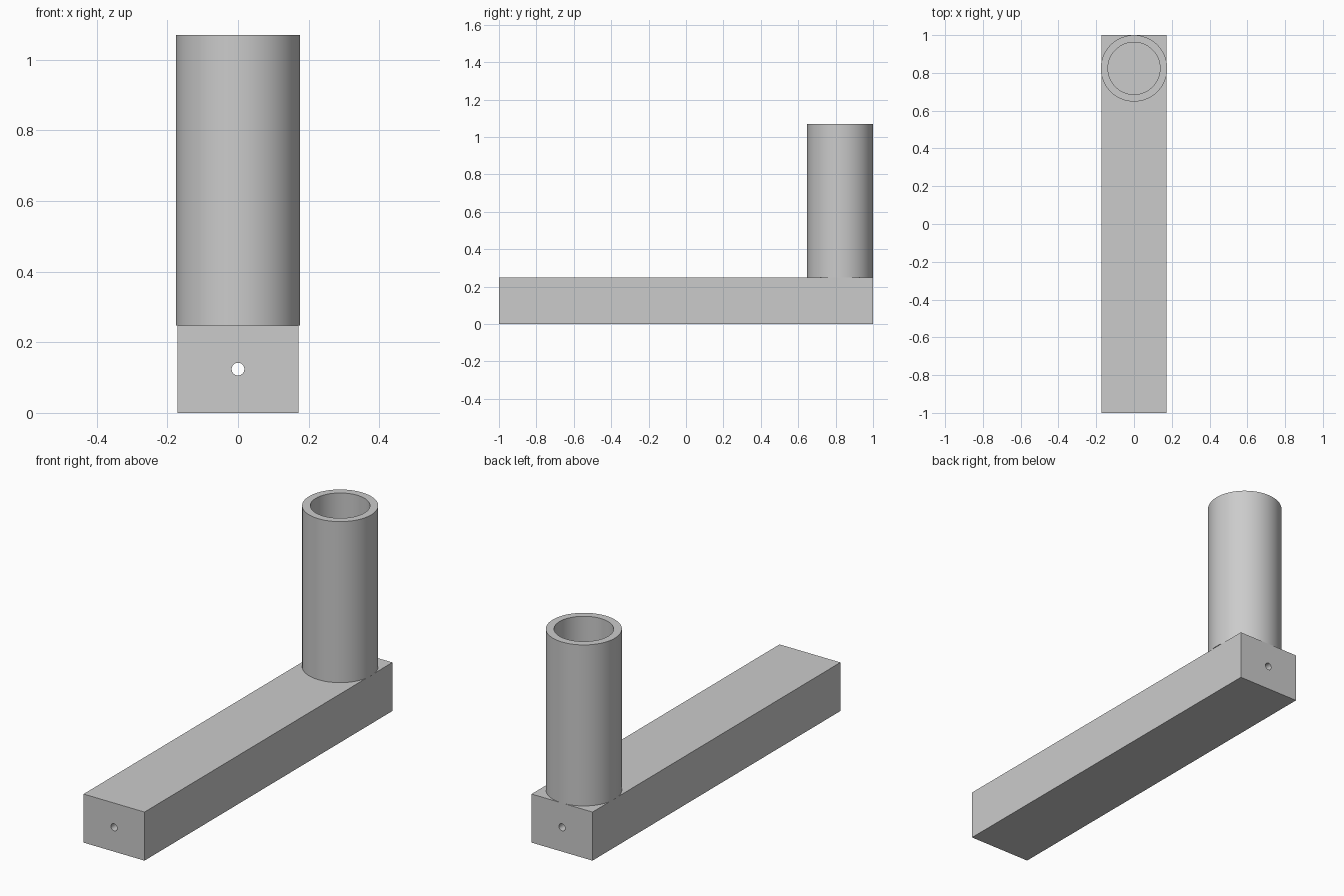
import bpy
import bmesh
import math
from mathutils import Matrix, Vector

cube = bpy.data.objects.get("Cube")
if cube:
    bpy.data.objects.remove(cube, do_unlink=True)

BAR_WIDTH, BAR_LENGTH, BAR_HEIGHT = 0.344, 2.0, 0.248
TUBE_Y, TUBE_TOP = 0.824, 1.07
OUTER_RADIUS, INNER_RADIUS = 0.176, 0.138
HOLE_RADIUS = 0.018
SEGMENTS = 64

grey = bpy.data.materials.new("plain grey")
grey.use_nodes = True
colour = (0.6, 0.6, 0.6, 1)
grey.diffuse_color = colour
grey.node_tree.nodes["Principled BSDF"].inputs["Base Color"].default_value = colour


def make_object(name, bm):
    bmesh.ops.recalc_face_normals(bm, faces=bm.faces)
    mesh = bpy.data.meshes.new(name)
    bm.to_mesh(mesh)
    bm.free()
    mesh.materials.append(grey)
    obj = bpy.data.objects.new(name, mesh)
    bpy.context.collection.objects.link(obj)
    return obj


def activate(obj):
    bpy.ops.object.select_all(action="DESELECT")
    obj.select_set(True)
    bpy.context.view_layer.objects.active = obj


# Long base bar
bm = bmesh.new()
bmesh.ops.create_cube(bm, size=1)
bmesh.ops.scale(bm, vec=(BAR_WIDTH, BAR_LENGTH, BAR_HEIGHT), verts=bm.verts)
bmesh.ops.translate(bm, vec=(0, 0, BAR_HEIGHT / 2), verts=bm.verts)
bar = make_object("base_bar", bm)

# Narrow hole drilled along the whole bar
bm = bmesh.new()
bmesh.ops.create_cone(bm, cap_ends=True, segments=32, radius1=HOLE_RADIUS,
                      radius2=HOLE_RADIUS, depth=BAR_LENGTH * 1.2)
bmesh.ops.rotate(bm, cent=(0, 0, 0), verts=bm.verts,
                 matrix=Matrix.Rotation(math.pi / 2, 3, "X"))
bmesh.ops.translate(bm, vec=(0, 0, BAR_HEIGHT / 2), verts=bm.verts)
drill = make_object("hole_cutter", bm)
drill.hide_render = True

cut = bar.modifiers.new("drilled_hole", "BOOLEAN")
cut.operation = "DIFFERENCE"
cut.solver = "EXACT"
cut.object = drill
activate(bar)
bpy.ops.object.modifier_apply(modifier=cut.name)
bpy.data.objects.remove(drill, do_unlink=True)
bpy.ops.object.shade_smooth_by_angle(angle=math.radians(30))

# Upright open tube, turned from a rectangular wall profile
bm = bmesh.new()
profile = [(INNER_RADIUS, BAR_HEIGHT), (OUTER_RADIUS, BAR_HEIGHT),
           (OUTER_RADIUS, TUBE_TOP), (INNER_RADIUS, TUBE_TOP)]
verts = [bm.verts.new(Vector((r, TUBE_Y, z))) for r, z in profile]
edges = [bm.edges.new((verts[i - 1], verts[i])) for i in range(len(verts))]
bmesh.ops.spin(bm, geom=verts + edges, cent=(0, TUBE_Y, 0), axis=(0, 0, 1),
               angle=math.tau, steps=SEGMENTS, use_merge=True)
bmesh.ops.remove_doubles(bm, verts=bm.verts, dist=0.0001)
tube = make_object("upright_tube", bm)
activate(tube)
bpy.ops.object.shade_smooth_by_angle(angle=math.radians(30))
